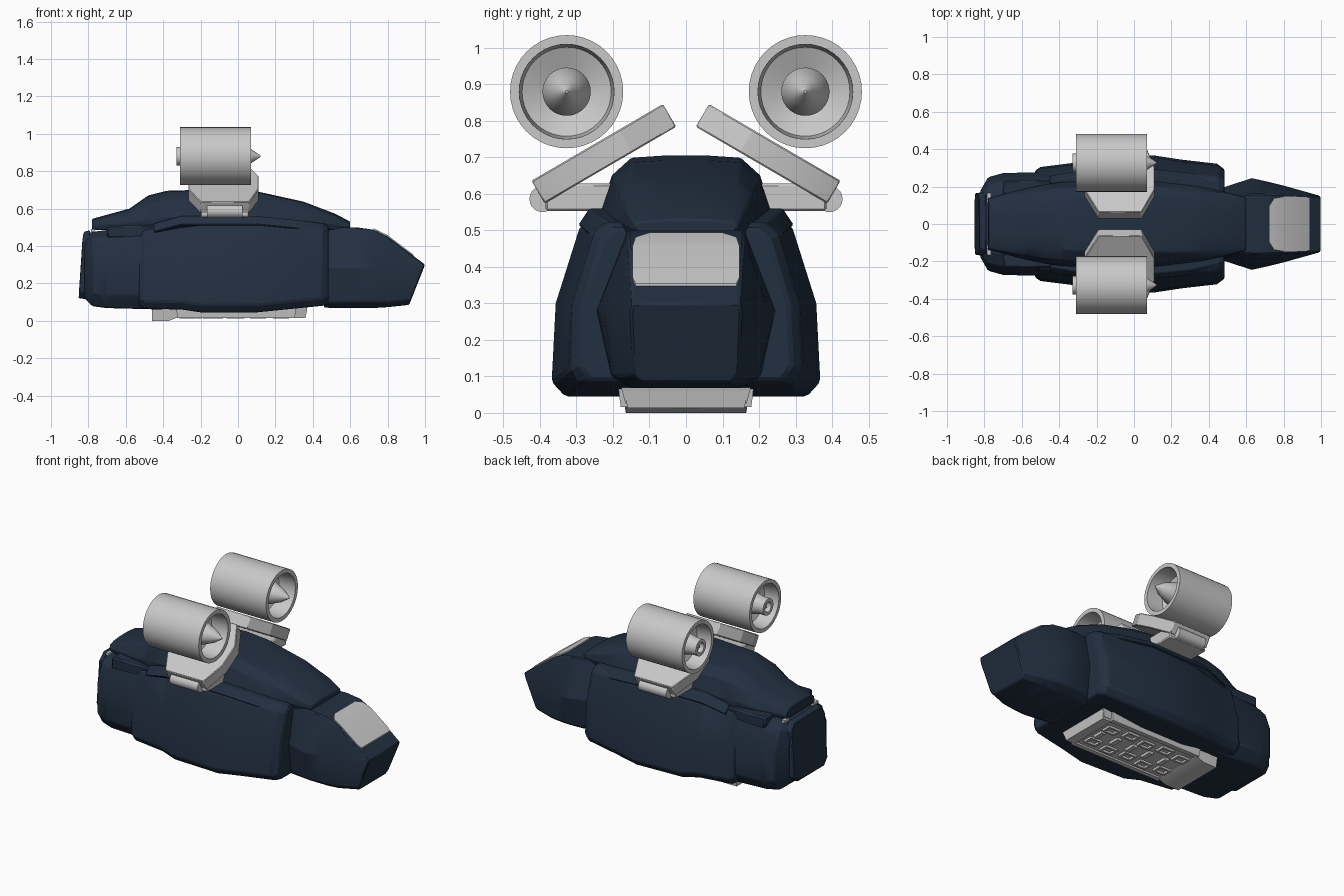
import bpy, bmesh, math
from mathutils import Vector

if "Cube" in bpy.data.objects:
    bpy.data.objects.remove(bpy.data.objects["Cube"])


def material(name, rgb):
    m = bpy.data.materials.new(name)
    m.diffuse_color = (*rgb, 1)
    m.use_nodes = True
    m.node_tree.nodes["Principled BSDF"].inputs["Base Color"].default_value = m.diffuse_color
    return m


NAVY = material("navy_paint", (0.016, 0.029, 0.053))
GREY = material("light_grey_metal", (0.58, 0.58, 0.58))


def finish(name, bm, mat, bevel=0, smooth=25):
    bmesh.ops.recalc_face_normals(bm, faces=bm.faces[:])
    me = bpy.data.meshes.new(name)
    bm.to_mesh(me)
    bm.free()
    ob = bpy.data.objects.new(name, me)
    bpy.context.collection.objects.link(ob)
    me.materials.append(mat)
    if bevel:
        mod = ob.modifiers.new("edge", "BEVEL")
        mod.width, mod.segments, mod.angle_limit = bevel, 1, math.radians(35)
    bpy.ops.object.select_all(action="DESELECT")
    ob.select_set(True)
    bpy.context.view_layer.objects.active = ob
    bpy.ops.object.shade_smooth_by_angle(angle=math.radians(smooth))
    return ob


def skin(name, rings, mat, bevel=0, smooth=25):
    """Skin closed rings of 3D points and cap both ends."""
    bm = bmesh.new()
    rows = [[bm.verts.new(p) for p in r] for r in rings]
    n = len(rows[0])
    for a, b in zip(rows, rows[1:]):
        for i in range(n):
            j = (i + 1) % n
            bm.faces.new((a[i], a[j], b[j], b[i]))
    bm.faces.new(rows[0])
    bm.faces.new(rows[-1][::-1])
    return finish(name, bm, mat, bevel, smooth)


def mirrored(half):
    """Half profile, top to bottom on +y, completed on -y."""
    return half + [(x, -y, z) for x, y, z in reversed(half)]


def box(name, x, y, z, mat, bevel=0, taper=0):
    rings = []
    for zz, t in ((z[0], taper), (z[1], 0)):
        rings.append([(x[0] + t, y[0] + t, zz), (x[1] - t, y[0] + t, zz),
                      (x[1] - t, y[1] - t, zz), (x[0] + t, y[1] - t, zz)])
    return skin(name, rings, mat, bevel)


def lathe(name, profile, cy, cz, mat, seg=40, smooth=25):
    """Turn (x, radius) points around an axis along x."""
    rings = [[(x, cy + r * math.cos(2 * math.pi * k / seg), cz + r * math.sin(2 * math.pi * k / seg))
              for k in range(seg)] for x, r in profile]
    return skin(name, rings, mat, 0, smooth)


# main hull: x, half width, bottom, top
hull = [(-.53, .285, .08, .49), (-.5, .305, .065, .51), (-.3, .33, .06, .53), (-.2, .355, .045, .54),
        (.1, .368, .045, .54), (.25, .345, .06, .53), (.45, .322, .08, .525), (.485, .29, .09, .505)]
skin("main_hull", [mirrored([(x, .67 * w, t), (x, .79 * w, t - .03), (x, .97 * w, .3),
                             (x, w, b + .04), (x, .9 * w, b)]) for x, w, b, t in hull], NAVY, .008)

# tail block
tail = [(-.82, .18, .12, .46), (-.78, .25, .078, .475), (-.7, .272, .068, .485), (-.4, .28, .06, .5)]
skin("tail_block", [mirrored([(x, .6 * w, t), (x, .85 * w, t - .035), (x, w, .34),
                              (x, w, b + .07), (x, .82 * w, b)]) for x, w, b, t in tail], NAVY, .008)
skin("tail_hatch", [
    mirrored([(-.825, .13, .475), (-.833, .165, .43), (-.85, .165, .16), (-.852, .13, .12)]),
    mirrored([(-.79, .135, .485), (-.79, .17, .44), (-.8, .17, .15), (-.8, .135, .115)])], NAVY, .006)

# nose section
skin("nose", [
    mirrored([(.46, .15, .5), (.46, .19, .28), (.46, .17, .1), (.46, .14, .07)]),
    mirrored([(.63, .16, .5), (.63, .245, .28), (.63, .205, .1), (.63, .15, .068)]),
    mirrored([(.72, .16, .488), (.72, .225, .28), (.72, .198, .1), (.72, .15, .068)]),
    mirrored([(.8, .157, .45), (.8, .205, .28), (.8, .185, .1), (.8, .148, .073)]),
    mirrored([(1.0, .148, .3), (.99, .152, .275), (.925, .145, .11), (.915, .125, .085)]),
], NAVY, .006)

# windscreen plate following the nose slope
screen = [(.725, .487, .1), (.75, .475, .138), (.8, .451, .146), (.915, .364, .146), (.937, .348, .138)]
skin("windscreen", [mirrored([(x, w, z + .007), (x, w, z - .002)]) for x, z, w in screen], GREY)

# dorsal housing: x, base half width, top half width, top
dorsal = [(-.78, .14, .1, .545), (-.58, .19, .12, .6), (-.48, .212, .13, .67), (-.38, .225, .14, .695),
          (-.05, .235, .15, .705), (.1, .232, .15, .692), (.35, .2, .145, .637),
          (.52, .165, .135, .572), (.6, .14, .125, .53)]
skin("dorsal_housing", [mirrored([(x, .4 * t, z), (x, t, z - .006),
                                  (x, .5 * (w + t) + .01, .49 + (z - .49) * .75),
                                  (x, w, .49 + (z - .49) * .3), (x, w - .012, .485)])
                        for x, w, t, z in dorsal], NAVY, .005)

# pylon plan: distance outward along the arm, rear x, front x
PLAN = [(0, -.19, .04), (.14, -.265, .11), (.28, -.265, .11), (.417, -.2, .06)]
ENGINE = [(.12, .004), (.072, .037), (0, .066), (-.06, .066), (-.035, .122), (.06, .13), (.07, .13),
          (.07, .155), (-.31, .155), (-.31, .132), (-.22, .122), (-.2, .07), (-.29, .05), (-.33, .05),
          (-.33, .03), (-.3, .03), (-.3, .012), (-.32, .004)]

for side, label in ((1, "left"), (-1, "right")):
    # ducted engine with spinner
    lathe("engine_" + label, ENGINE, side * .327, .88, GREY)
    # slanted pylon arm
    along, up = Vector((0, .864, -.504)), Vector((0, .504, .864))
    rings = []
    for s, x0, x1 in PLAN:
        c = Vector((0, .045, .815)) + along * s
        ring = [c + up * h + Vector((x, 0, 0)) for x, h in
                ((x0, -.036), (x1, -.036), (x1, .036), (x0, .036))]
        rings.append([(p.x, side * p.y, p.z) for p in ring])
    skin("pylon_" + label, rings, GREY, .004)
    # hinge mount beneath the arm
    ya, yb = sorted((side * .2, side * .385))
    box("hinge_mount_" + label, (-.2, .06), (ya, yb), (.553, .628), GREY, .006)
    lathe("hinge_pin_" + label, [(-.165, .036), (.025, .036)], side * .393, .586, GREY, 20)
    # shoulder fairing on the hull's upper edge
    fair = [(-.45, .215, .26, .52), (-.3, .2, .285, .56), (.1, .2, .295, .56), (.3, .18, .275, .54),
            (.46, .17, .24, .52)]
    skin("shoulder_fairing_" + label, [[(x, side * a, z), (x, side * (b - .03), z),
                                        (x, side * b, z - .045), (x, side * a, .46)]
                                       for x, a, b, z in fair], NAVY, .004)
    # tail shoulder slab and small lamp
    ya, yb = sorted((side * .13, side * .235))
    box("tail_slab_" + label, (-.7, -.43), (ya, yb), (.44, .512), NAVY, .01)
    ya, yb = sorted((side * .115, side * .165))
    box("tail_lamp_" + label, (-.785, -.765), (ya, yb), (.475, .49), GREY)

# belly equipment: base plate, end ramps, rails and socket grid
box("belly_plate", (-.46, .37), (-.178, .178), (.026, .07), GREY, taper=.012)
skin("belly_rear_ramp", [mirrored([(-.46, .175, .06), (-.46, .165, 0)]),
                         mirrored([(-.37, .175, .06), (-.37, .165, 0)]),
                         mirrored([(-.31, .175, .06), (-.31, .165, .022)])], GREY)
box("belly_front_lip", (.29, .37), (-.17, .17), (.014, .06), GREY, taper=.01)
for side in (1, -1):
    ya, yb = sorted((side * .145, side * .185))
    box("belly_rail", (-.33, .31), (ya, yb), (.016, .066), GREY, taper=.006)
    for i in range(5):
        x = -.27 + i * .125
        y = side * (.098 if i % 2 else .08)
        # open rectangular socket made of four bars
        for dx, dy, lx, ly in ((-.035, 0, .007, .03), (.035, 0, .007, .03),
                               (0, -.026, .035, .006), (0, .026, .035, .006)):
            box("belly_socket_bar", (x + dx - lx, x + dx + lx), (y + dy - ly, y + dy + ly),
                (.013, .04), GREY)
for i in range(5):
    x = -.21 + i * .115
    box("belly_cross_block", (x - .02, x + .02), (-.04, .04), (.012, .04), GREY, taper=.006)
